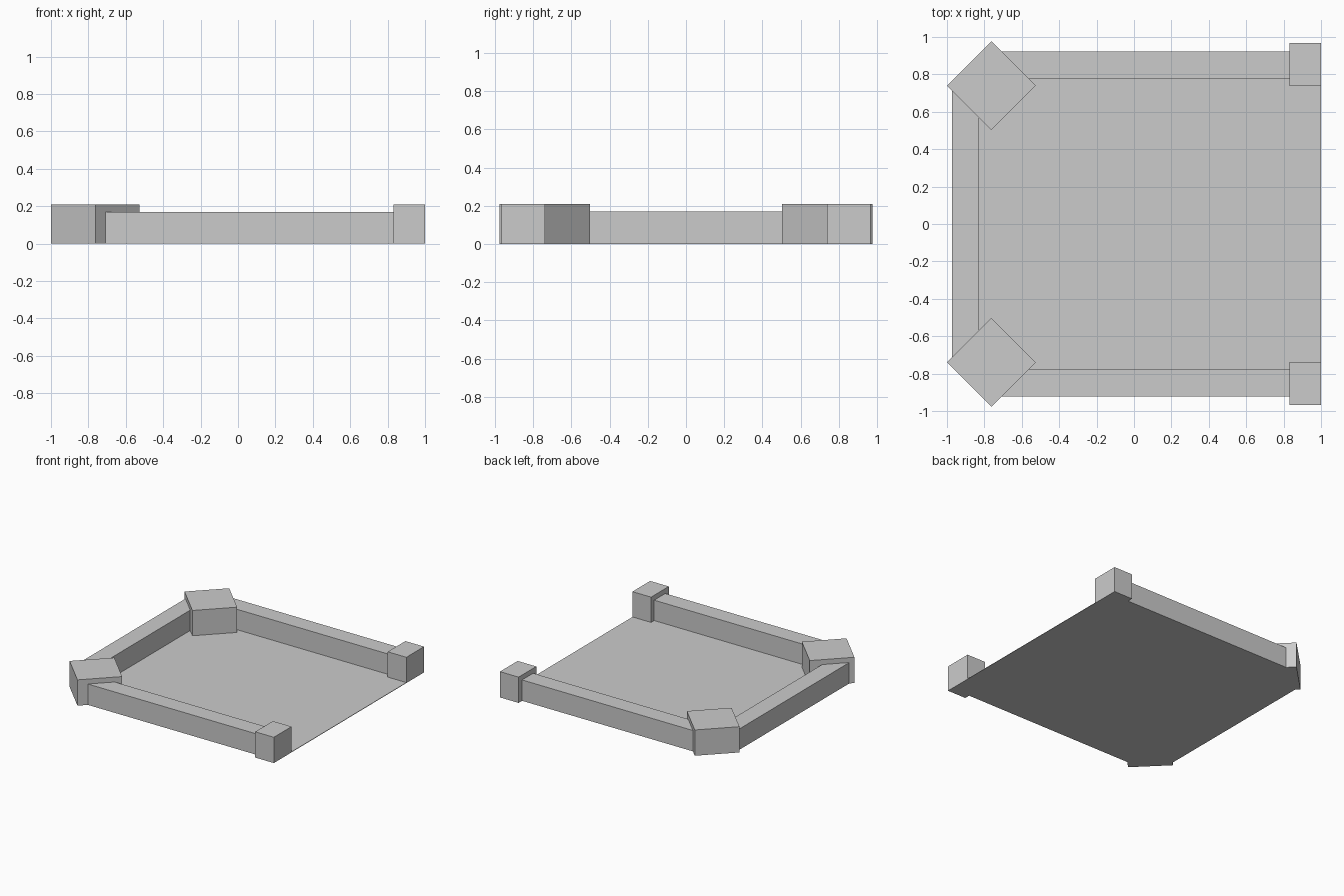
import bpy, math

if "Cube" in bpy.data.objects:
    bpy.data.objects.remove(bpy.data.objects["Cube"])

WALL_H, POST_H = 0.17, 0.21


def box(name, x0, x1, y0, y1, h):
    """Box standing on z = 0 between the given limits."""
    bpy.ops.mesh.primitive_cube_add(size=1, location=((x0 + x1) / 2, (y0 + y1) / 2, h / 2))
    ob = bpy.context.object
    ob.name = name
    ob.scale = (x1 - x0, y1 - y0, h)
    bpy.ops.object.transform_apply(location=False, rotation=False, scale=True)
    return ob


# Thin floor slab, open on the +x side
box("floor", -0.829, 1.0, -0.779, 0.779, 0.004)

# End wall opposite the opening
box("end_wall", -0.973, -0.829, -0.71, 0.71, WALL_H)

for side, s in (("front", -1), ("back", 1)):
    # Long side wall
    ya, yb = sorted((s * 0.779, s * 0.922))
    box(side + "_wall", -0.71, 0.832, ya, yb, WALL_H)

    # Small square post beside the opening
    ya, yb = sorted((s * 0.739, s * 0.967))
    box(side + "_end_post", 0.832, 1.0, ya, yb, POST_H)

    # Large corner post turned 45 degrees
    half = 0.237 / math.sqrt(2)
    post = box(side + "_corner_post", -half, half, -half, half, POST_H)
    post.location = (-0.763, s * 0.74, POST_H / 2)
    post.rotation_euler.z = math.radians(45)
